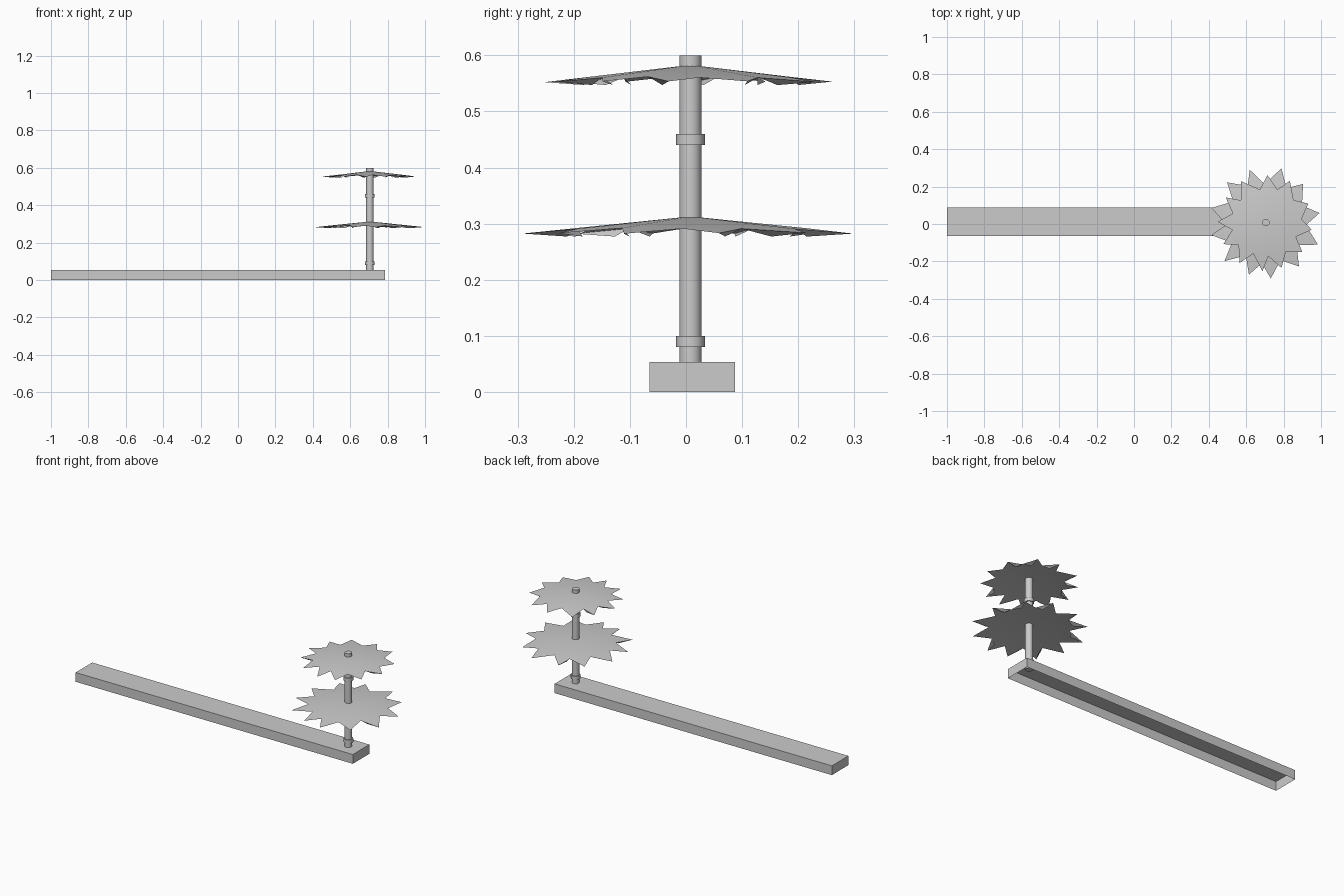
import bpy, bmesh, random
from math import cos, sin, radians, pi

if "Cube" in bpy.data.objects:
    bpy.data.objects.remove(bpy.data.objects["Cube"])

grey = bpy.data.materials.new("plain_grey")
grey.use_nodes = True
grey.diffuse_color = (0.6, 0.6, 0.6, 1)
grey.node_tree.nodes["Principled BSDF"].inputs["Base Color"].default_value = (0.6, 0.6, 0.6, 1)

POLE_X, POLE_Y = 0.705, 0.008


def finish(bm, name, smooth=False):
    mesh = bpy.data.meshes.new(name)
    bm.to_mesh(mesh)
    bm.free()
    ob = bpy.data.objects.new(name, mesh)
    bpy.context.collection.objects.link(ob)
    mesh.materials.append(grey)
    if smooth:
        bpy.ops.object.select_all(action="DESELECT")
        ob.select_set(True)
        bpy.context.view_layer.objects.active = ob
        bpy.ops.object.shade_smooth_by_angle(angle=radians(40))
    return ob


def cylinder(name, radius, bottom, top):
    bm = bmesh.new()
    bmesh.ops.create_cone(bm, cap_ends=True, segments=12, radius1=radius,
                          radius2=radius, depth=top - bottom)
    bmesh.ops.translate(bm, verts=bm.verts, vec=(POLE_X, POLE_Y, (top + bottom) / 2))
    finish(bm, name, True)


def toothed_disc(name, tips, radius, apex_z, seed):
    """Shallow cone with leaning pointed teeth, each with a small folded flap."""
    rng = random.Random(seed)
    bm = bmesh.new()
    drop = 0.03 / radius

    def point(angle, r, lower=0):
        a = radians(angle)
        return bm.verts.new((POLE_X + r * cos(a), POLE_Y + r * sin(a),
                             apex_z - drop * r - lower))

    apex = point(0, 0)
    count = len(tips)
    valleys = []
    for i, tip in enumerate(tips):
        nxt = tips[(i + 1) % count] + (360 if i == count - 1 else 0)
        valleys.append(point(tip + (nxt - tip) * rng.uniform(0.35, 0.65),
                             radius * rng.uniform(0.69, 0.75)))
    for i, tip in enumerate(tips):
        before, after = valleys[i - 1], valleys[i]
        end = point(tip, radius * rng.uniform(0.97, 1.03))
        bm.faces.new((apex, before, after))
        bm.faces.new((before, end, after))
        # Flap folded down beneath one edge of the tooth
        side = -1 if i % 3 else 1
        root = before if side < 0 else after
        fold = point(tip + side * 6, radius * 0.76, 0.013)
        bm.faces.new((root, fold, end) if side < 0 else (end, fold, root))
    finish(bm, name, True)


# Long hollow base, open underneath
bm = bmesh.new()
bmesh.ops.create_cube(bm, size=1)
bmesh.ops.scale(bm, verts=bm.verts, vec=(1.785, 0.152, 0.054))
bmesh.ops.translate(bm, verts=bm.verts, vec=(-0.1075, 0.011, 0.027))
under = [f for f in bm.faces if f.normal.z < -0.9]
bmesh.ops.delete(bm, geom=under, context="FACES_ONLY")
finish(bm, "base_channel")

# Pole and its collars
cylinder("pole", 0.02, 0.048, 0.6)
cylinder("lower_collar", 0.026, 0.08, 0.1)
cylinder("upper_collar", 0.026, 0.44, 0.46)

# Two toothed discs
lower_tips = [10, 46, 74, 107, 134, 165, 193, 223, 252, 275, 307, 337]
toothed_disc("lower_disc", lower_tips, 0.295, 0.313, 3)
toothed_disc("upper_disc", [t + 14 for t in lower_tips], 0.255, 0.583, 8)
